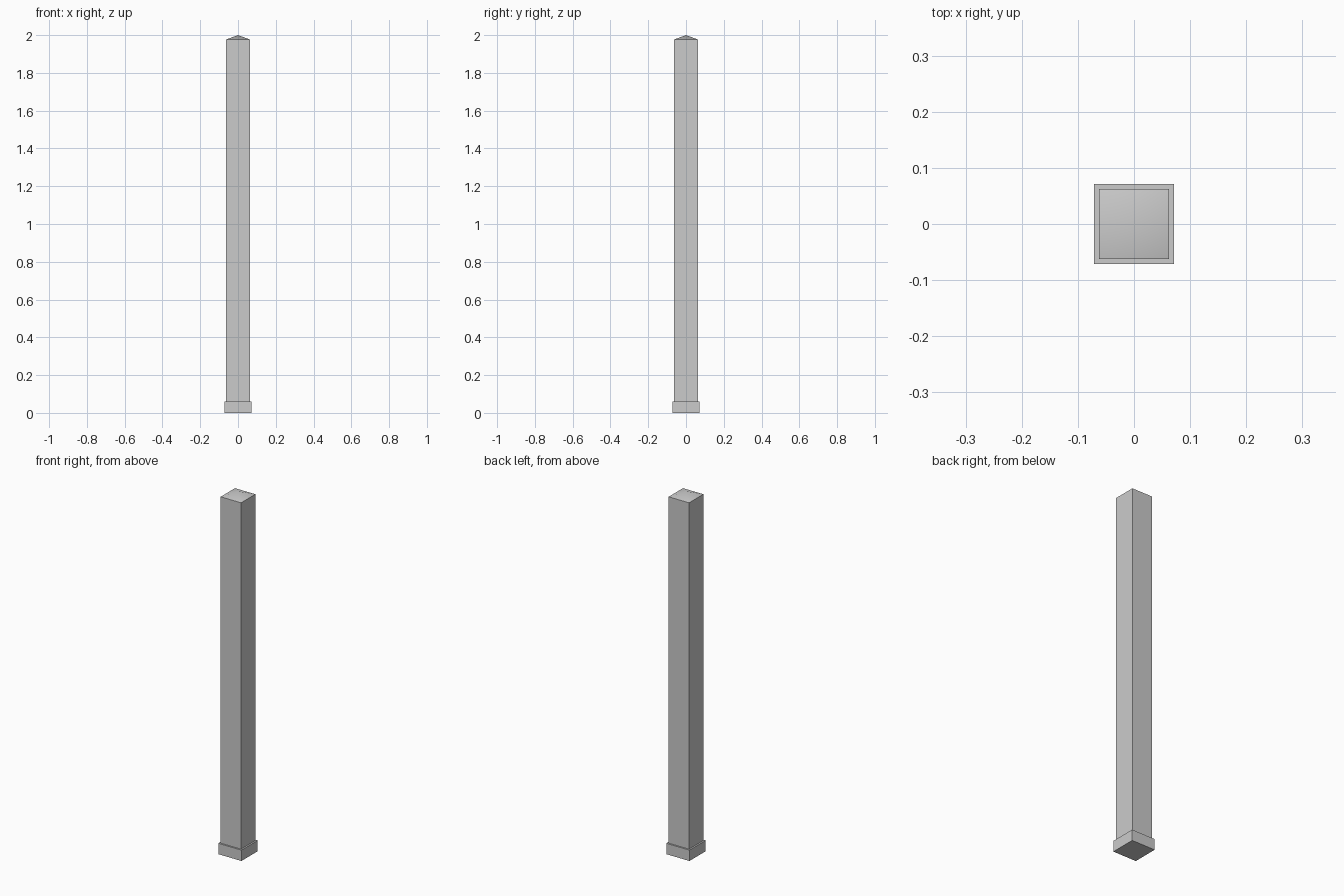
import bpy, bmesh
from math import radians

if "Cube" in bpy.data.objects:
    bpy.data.objects.remove(bpy.data.objects["Cube"])


def square_part(name, rings, apex=None):
    """Stack square rings given as (half_width, z); optionally close with a point."""
    bm = bmesh.new()
    loops = [[bm.verts.new((sx * h, sy * h, z))
              for sx, sy in ((-1, -1), (1, -1), (1, 1), (-1, 1))] for h, z in rings]
    bm.faces.new(loops[0][::-1])
    for a, b in zip(loops, loops[1:]):
        for i in range(4):
            j = (i + 1) % 4
            bm.faces.new((a[i], a[j], b[j], b[i]))
    top = loops[-1]
    if apex is None:
        bm.faces.new(top)
    else:
        tip = bm.verts.new((0, 0, apex))
        for i in range(4):
            bm.faces.new((top[i], top[(i + 1) % 4], tip))
    mesh = bpy.data.meshes.new(name)
    bm.to_mesh(mesh)
    bm.free()
    obj = bpy.data.objects.new(name, mesh)
    bpy.context.collection.objects.link(obj)
    return obj


# Slightly wider foot block
square_part("post_base", [(0.071, 0.0), (0.071, 0.06)])

# Square shaft with a shallow pyramid top, softly shaded across the slopes
shaft = square_part("post_shaft", [(0.0625, 0.06), (0.0625, 1.977)], apex=2.0)
bpy.context.view_layer.objects.active = shaft
shaft.select_set(True)
bpy.ops.object.shade_smooth_by_angle(angle=radians(35))
